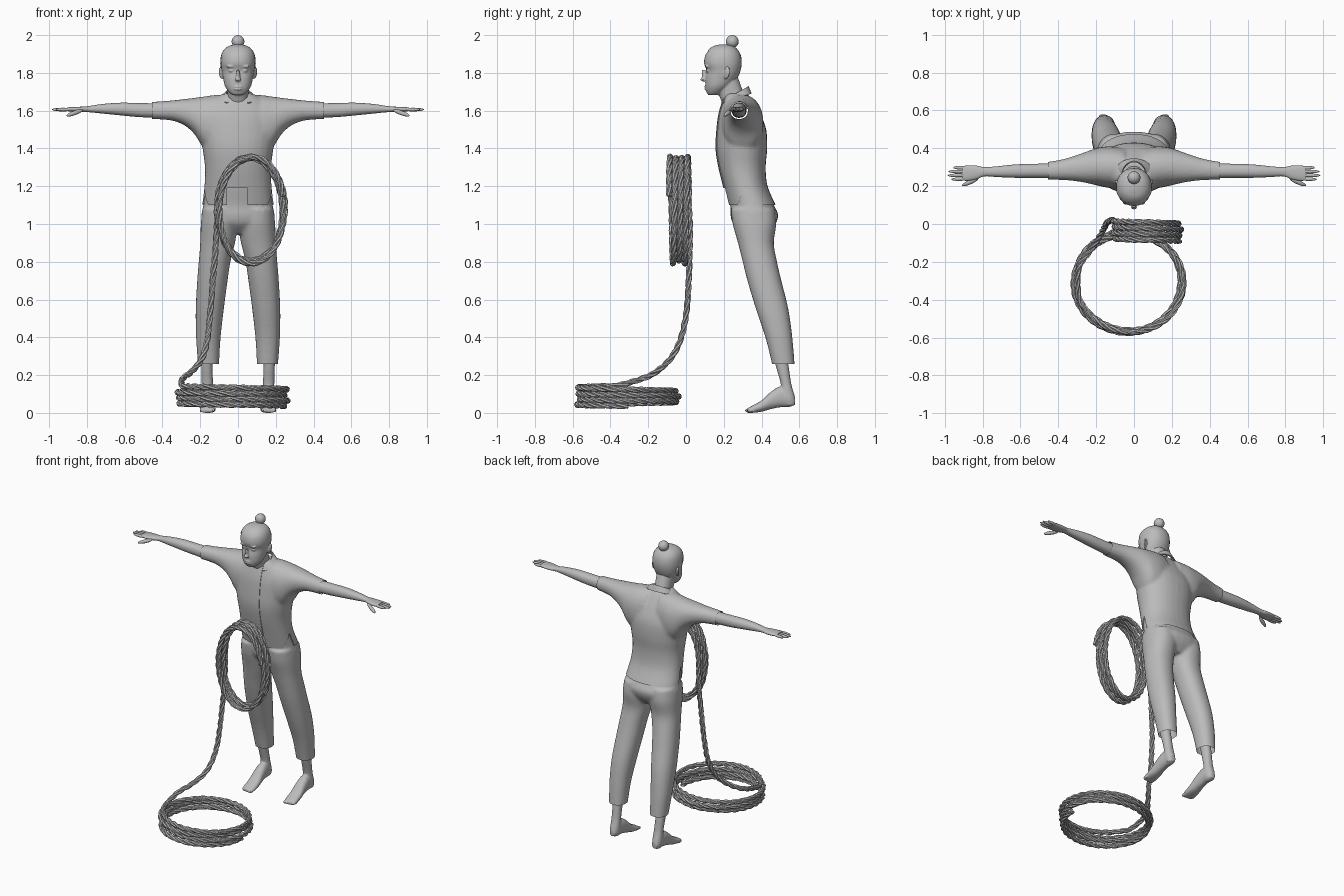
import bpy, bmesh
from math import sin, cos, pi, radians, copysign
from mathutils import Vector, Matrix

if "Cube" in bpy.data.objects:
    bpy.data.objects.remove(bpy.data.objects["Cube"])

grey = bpy.data.materials.new("plain_grey")
grey.use_nodes = True
grey.diffuse_color = (0.5, 0.5, 0.5, 1)
grey.node_tree.nodes["Principled BSDF"].inputs["Base Color"].default_value = (0.5, 0.5, 0.5, 1)


def spline(rows, count):
    """Smooth curve through rows; count(a, b) gives the steps of each span."""
    rows = [Vector(r) for r in rows]
    pts = [2 * rows[0] - rows[1]] + rows + [2 * rows[-1] - rows[-2]]
    out = []
    for a, b, c, d in zip(pts, pts[1:], pts[2:], pts[3:]):
        n = count(b, c)
        for i in range(n):
            t = i / n
            out.append(0.5 * (2 * b + (c - a) * t + (2 * a - 5 * b + 4 * c - d) * t * t
                              + (3 * b - a - 3 * c + d) * t ** 3))
    return out + [rows[-1]]


def loft(bm, rows, axis, side=1, power=2.2, grow=0.0, n=28):
    """Rounded sections along an axis; row = position, u min, u max, v min, v max."""
    u, v = [(1, 2), (0, 2), (0, 1)][axis]
    rings = []
    for pos, u0, u1, v0, v1 in spline(rows, lambda a, b: 4):
        ring = []
        for i in range(n):
            c, s = cos(2 * pi * i / n), sin(2 * pi * i / n)
            p = Vector()
            p[axis] = pos
            p[u] = (u0 + u1) / 2 + ((u1 - u0) / 2 + grow) * copysign(abs(c) ** (2 / power), c)
            p[v] = (v0 + v1) / 2 + ((v1 - v0) / 2 + grow) * copysign(abs(s) ** (2 / power), s)
            p.x *= side
            ring.append(bm.verts.new(p))
        rings.append(ring)
    for a, b in zip(rings, rings[1:]):
        for i in range(n):
            bm.faces.new((a[i], a[(i + 1) % n], b[(i + 1) % n], b[i]))
    bm.faces.new(rings[0])
    bm.faces.new(rings[-1])


def blob(bm, centre, radii, along=(0, 0, 1)):
    """Ellipsoid whose local z axis points along a direction."""
    turn = Vector(along).to_track_quat('Z', 'Y').to_matrix().to_4x4()
    bmesh.ops.create_uvsphere(bm, u_segments=16, v_segments=10, radius=1,
                              matrix=Matrix.Translation(centre) @ turn @ Matrix.Diagonal((*radii, 1)))


def make(name, bm):
    bmesh.ops.recalc_face_normals(bm, faces=bm.faces)
    mesh = bpy.data.meshes.new(name)
    bm.to_mesh(mesh)
    bm.free()
    obj = bpy.data.objects.new(name, mesh)
    bpy.context.collection.objects.link(obj)
    mesh.materials.append(grey)
    return obj


def fuse(obj, voxel, repeats):
    m = obj.modifiers.new("fuse", 'REMESH')
    m.mode, m.voxel_size, m.use_smooth_shade = 'VOXEL', voxel, True
    m = obj.modifiers.new("soften", 'SMOOTH')
    m.factor, m.iterations = 0.5, repeats


def finish(obj, planes=()):
    """Apply modifiers, trim away what lies beyond each plane, shade smooth."""
    bpy.ops.object.select_all(action='DESELECT')
    obj.select_set(True)
    bpy.context.view_layer.objects.active = obj
    bpy.ops.object.convert(target='MESH')
    bm = bmesh.new()
    bm.from_mesh(obj.data)
    for point, normal in planes:
        bmesh.ops.bisect_plane(bm, geom=bm.verts[:] + bm.edges[:] + bm.faces[:],
                               plane_co=point, plane_no=normal, clear_outer=True)
    bm.to_mesh(obj.data)
    bm.free()
    bpy.ops.object.shade_smooth_by_angle(angle=radians(40))


def widths(rows):
    return [(z, -w, w, y0, y1) for z, w, y0, y1 in rows]


# Head with neck, nose, eyes, lips and ears
skull = widths([(1.682, .03, .118, .17), (1.70, .05, .108, .2), (1.73, .069, .103, .235),
                (1.77, .079, .103, .268), (1.81, .086, .109, .285), (1.85, .091, .096, .292),
                (1.89, .087, .101, .288), (1.92, .074, .12, .273), (1.94, .05, .145, .25),
                (1.95, .02, .18, .215)])
bm = bmesh.new()
loft(bm, skull, 2)
loft(bm, widths([(1.61, .062, .205, .325), (1.68, .055, .175, .308), (1.74, .056, .15, .288),
                 (1.79, .056, .14, .27)]), 2)
blob(bm, (0, .098, 1.785), (.011, .013, .036), (0, -.25, 1))
blob(bm, (0, .09, 1.766), (.016, .014, .011))
for z in (1.714, 1.726):
    blob(bm, (0, .108, z), (.026, .012, .006))
for s in (1, -1):
    blob(bm, (s * .036, .12, 1.812), (.015, .014, .009))
    blob(bm, (s * .036, .112, 1.834), (.026, .012, .007))
    blob(bm, (s * .088, .215, 1.80), (.009, .02, .034), (s * .15, .2, 1))
head = make("head", bm)
fuse(head, .005, 2)
finish(head)

# Hair drawn back into a top knot
bm = bmesh.new()
loft(bm, skull, 2, grow=.003)
finish(make("hair", bm), [((0, .14, 1.89), (0, -.75, -.66))])
bm = bmesh.new()
blob(bm, (0, .245, 1.966), (.034, .034, .034))
blob(bm, (0, .232, 1.938), (.024, .024, .02))
finish(make("hair_bun", bm))

# Shirt: torso and sleeves fused, with side slits and a front gap
bm = bmesh.new()
loft(bm, widths([(1.06, .194, .235, .49), (1.1, .19, .225, .475), (1.2, .178, .20, .432),
                 (1.3, .175, .175, .422), (1.4, .188, .16, .43), (1.5, .2, .165, .425),
                 (1.58, .19, .175, .395), (1.65, .14, .195, .355), (1.69, .08, .21, .325)]), 2)
for s in (1, -1):
    loft(bm, [(.05, .2, .4, 1.36, 1.685), (.12, .19, .41, 1.37, 1.683), (.18, .2, .405, 1.4, 1.675),
              (.23, .212, .39, 1.475, 1.668), (.28, .222, .372, 1.52, 1.662),
              (.34, .23, .352, 1.545, 1.655), (.4, .233, .337, 1.553, 1.65),
              (.48, .235, .325, 1.556, 1.645)], 0, s)
shirt = make("shirt", bm)
fuse(shirt, .01, 4)
bm = bmesh.new()
ends = [[bm.verts.new((x, y, z)) for y, z in ((.25, 1.04), (.37, 1.04), (.31, 1.2))] for x in (-.4, .4)]
for i in range(3):
    bm.faces.new((ends[0][i], ends[0][i - 1], ends[1][i - 1], ends[1][i]))
for e in ends:
    bm.faces.new(e)
slit = make("slit_cutter", bm)
bm = bmesh.new()
bmesh.ops.create_cube(bm, size=1, matrix=Matrix.Translation((-.004, .19, 1.09))
                      @ Matrix.Diagonal((.108, .18, .2, 1)))
gap = make("gap_cutter", bm)
for cutter in (slit, gap):
    cutter.hide_render = True
    m = shirt.modifiers.new("cut", 'BOOLEAN')
    m.object, m.operation, m.solver = cutter, 'DIFFERENCE', 'EXACT'
finish(shirt, [((0, 0, 1.1), (0, 0, -1)), ((.455, 0, 0), (1, 0, 0)), ((-.455, 0, 0), (-1, 0, 0))])
for cutter in (slit, gap):
    bpy.data.objects.remove(cutter)

# Front placket laid on the shirt
bm = bmesh.new()
bmesh.ops.create_grid(bm, x_segments=6, y_segments=30, size=1,
                      matrix=Matrix.Translation((-.004, 0, 1.428)) @ Matrix.Rotation(pi / 2, 4, 'X')
                      @ Matrix.Diagonal((.054, .237, 1, 1)))
placket = make("placket", bm)
m = placket.modifiers.new("lay", 'SHRINKWRAP')
m.target, m.wrap_method, m.use_project_y = shirt, 'PROJECT', True
m.use_positive_direction, m.offset = True, .002
m = placket.modifiers.new("thick", 'SOLIDIFY')
m.thickness, m.offset = .005, 0
finish(placket)

# Collar: open band, higher at the back
bm = bmesh.new()
bands = []
for i in range(31):
    a = radians(-148 + 296 * i / 30)
    bands.append([bm.verts.new((.064 * sin(a), .262 + .07 * cos(a), 1.69 + .04 * cos(a))),
                  bm.verts.new((.105 * sin(a), .262 + .085 * cos(a), 1.665 + .026 * cos(a)))])
for a, b in zip(bands, bands[1:]):
    bm.faces.new((a[0], a[1], b[1], b[0]))
collar = make("collar", bm)
collar.modifiers.new("thick", 'SOLIDIFY').thickness = .007
finish(collar)

# Trousers: hips and two legs fused, open at the cuffs
bm = bmesh.new()
loft(bm, widths([(.95, .14, .3, .44), (1.0, .188, .25, .475), (1.05, .194, .235, .488),
                 (1.1, .184, .234, .465), (1.2, .17, .212, .418), (1.25, .16, .21, .4)]), 2)
for s in (1, -1):
    loft(bm, [(.22, .1, .21, .462, .577), (.26, .1, .212, .455, .575), (.4, .092, .222, .42, .563),
              (.55, .075, .224, .37, .542), (.7, .055, .216, .325, .505), (.8, .04, .208, .3, .482),
              (.9, .016, .2, .275, .465), (1.0, 0, .197, .247, .478), (1.08, 0, .188, .237, .47)], 2, s)
trousers = make("trousers", bm)
fuse(trousers, .01, 4)
finish(trousers, [((0, 0, .26), (0, 0, -1))])

for s, side in ((1, "left"), (-1, "right")):
    # Bare foot and ankle
    bm = bmesh.new()
    loft(bm, [(.32, .135, .197, .46, .53), (.25, .135, .195, .475, .543), (.15, .132, .192, .502, .558),
              (.08, .13, .194, .5, .578), (.04, .14, .186, .525, .575)], 2, s)
    loft(bm, [(.578, .145, .18, .045, .08), (.55, .13, .19, .032, .12), (.5, .126, .195, .03, .14),
              (.45, .122, .198, .02, .112), (.4, .118, .202, .006, .066), (.35, .118, .203, 0, .038),
              (.325, .125, .198, 0, .024)], 1, s)
    for i in range(5):
        blob(bm, (s * (.13 + .016 * i), .332 + .005 * i, .014), (.009, .011, .022), (0, 1, .1))
    foot = make(side + "_foot", bm)
    fuse(foot, .006, 2)
    finish(foot)
    # Arm with palm, fingers and thumb
    bm = bmesh.new()
    loft(bm, [(.4, .242, .32, 1.562, 1.638), (.52, .244, .318, 1.566, 1.64), (.62, .244, .315, 1.575, 1.642),
              (.72, .248, .305, 1.585, 1.635), (.79, .252, .3, 1.592, 1.624), (.83, .237, .308, 1.592, 1.621),
              (.88, .228, .309, 1.595, 1.619), (.905, .231, .305, 1.598, 1.617)], 0, s)
    for y, tip in ((.237, .965), (.257, .985), (.277, .98), (.297, .955)):
        out = (tip - .88) / 2
        blob(bm, (s * (tip - out), y, 1.606), (.0095, .0095, out), (s, (y - .265) * .8, 0))
    blob(bm, (s * .865, .222, 1.588), (.012, .012, .05), (s, -.45, -.35))
    finish(make(side + "_arm", bm))

# Rope path: hanging coil, falling tail, coil on the ground
path = []
for i in range(1, 85):
    t, wave = i / 24, .008 * sin(i * .41)
    a = 2 * pi * t
    path.append((.068 + (.174 + wave) * cos(a), -.092 + .031 * t, 1.075 + (.276 + wave) * sin(a)))
path += [(-.111, .02, 1.0), (-.118, .02, .88), (-.132, .015, .72), (-.145, .004, .55), (-.16, -.025, .4),
         (-.19, -.08, .29), (-.243, -.155, .22), (-.293, -.235, .18)]
for i in range(13, 97):
    t, wave = i / 24, .009 * sin(i * .37)
    a = 2 * pi * t
    path.append((-.03 + (.283 + wave) * cos(a), -.307 + (.26 + wave) * sin(a), .152 - .029 * t
                 + .012 * max(0, 1.1 - t)))
path = spline(path, lambda a, b: max(2, int((b - a).length / .012)))

# Three strands twisted round the path
rope = bpy.data.curves.new("rope", 'CURVE')
rope.dimensions, rope.bevel_depth, rope.bevel_resolution, rope.use_fill_caps = '3D', .0088, 1, True
strands = [[], [], []]
normal, length = Vector((0, 1, 0)), 0
for i, p in enumerate(path):
    tangent = (path[min(i + 1, len(path) - 1)] - path[max(i - 1, 0)]).normalized()
    normal = (normal - tangent * normal.dot(tangent)).normalized()
    length += (p - path[max(i - 1, 0)]).length
    for k, strand in enumerate(strands):
        a = 2 * pi * (length / .17 + k / 3)
        strand.append(p + .0085 * (normal * cos(a) + tangent.cross(normal) * sin(a)))
for strand in strands:
    s = rope.splines.new('POLY')
    s.points.add(len(strand) - 1)
    for point, p in zip(s.points, strand):
        point.co = (*p, 1)
rope.materials.append(grey)
rope_object = bpy.data.objects.new("rope", rope)
bpy.context.collection.objects.link(rope_object)
finish(rope_object)
